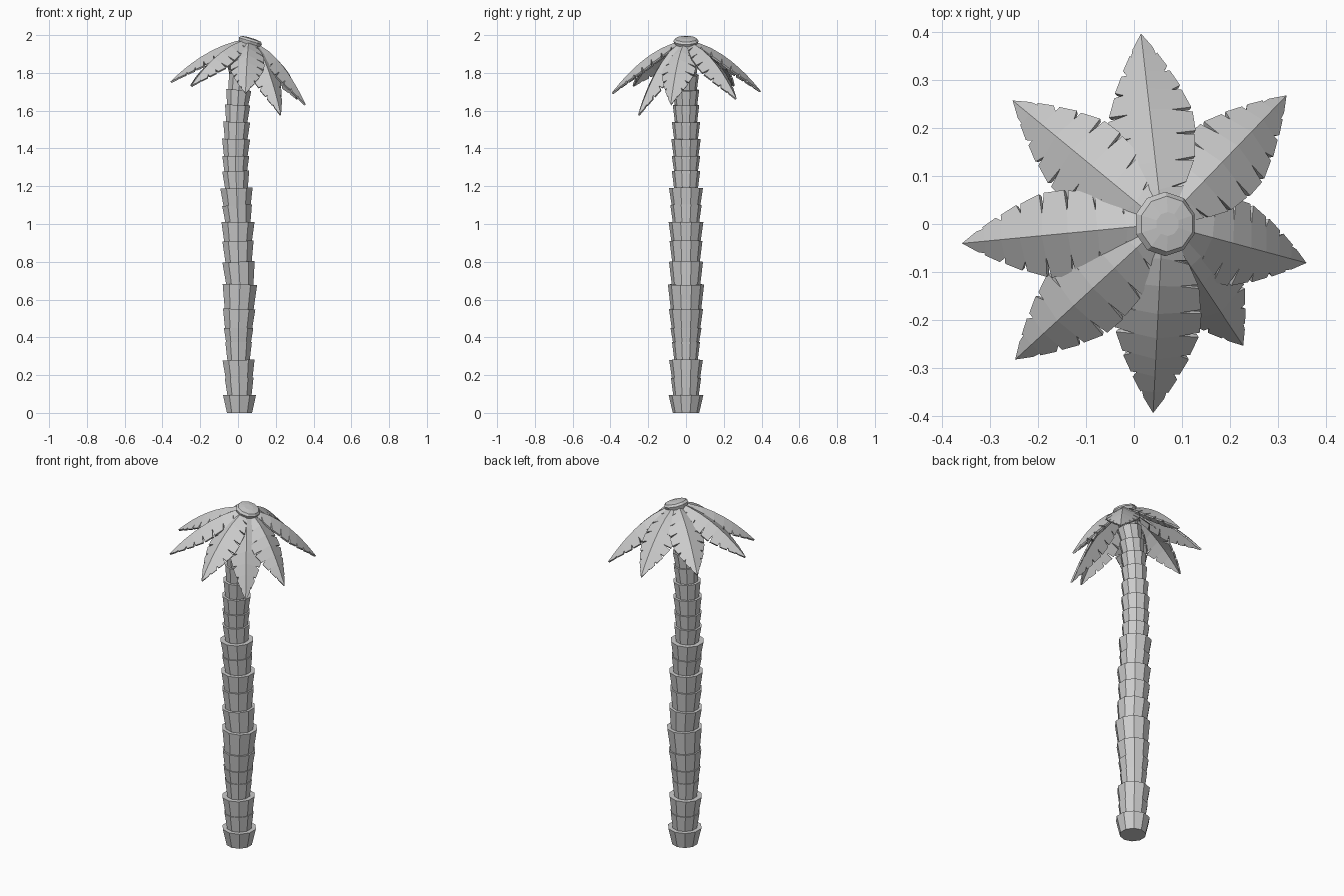
import bpy, bmesh
from math import cos, sin, pi, atan2
from mathutils import Vector, Matrix

if "Cube" in bpy.data.objects:
    bpy.data.objects.remove(bpy.data.objects["Cube"])

SIDES = 10


def make_object(name, bm):
    mesh = bpy.data.meshes.new(name)
    bm.to_mesh(mesh)
    bm.free()
    obj = bpy.data.objects.new(name, mesh)
    bpy.context.collection.objects.link(obj)
    return obj


def stack(name, x, z, tilt, rings):
    """Closed ten-sided solid from (radius, height) rings, leaning towards +x."""
    bm = bmesh.new()
    m = Matrix.Translation((x, 0, z)) @ Matrix.Rotation(tilt, 4, 'Y')
    loops = [[bm.verts.new(m @ Vector((r * cos(2 * pi * (i + .5) / SIDES),
                                       r * sin(2 * pi * (i + .5) / SIDES), h)))
              for i in range(SIDES)] for r, h in rings]
    for a, b in zip(loops, loops[1:]):
        for i in range(SIDES):
            j = (i + 1) % SIDES
            bm.faces.new((a[i], a[j], b[j], b[i]))
    bm.faces.new(loops[0][::-1])
    bm.faces.new(loops[-1])
    return make_object(name, bm)


# Trunk: flared segments (top height, centre x, top radius)
trunk = [(.095, .008, .092), (.185, .006, .08), (.28, .003, .089), (.375, .003, .074),
         (.45, .003, .082), (.55, .006, .09), (.68, .01, .096), (.80, .003, .09),
         (.91, 0, .087), (1.01, 0, .092), (1.10, -.005, .083), (1.19, -.008, .09),
         (1.28, -.012, .075), (1.36, -.012, .075), (1.45, -.01, .078), (1.54, -.007, .075),
         (1.63, -.002, .07), (1.71, .004, .07), (1.79, .016, .068), (1.87, .033, .066),
         (1.94, .054, .06)]
pz, px = 0, .008
for n, (z, x, r) in enumerate(trunk):
    sink = .008 if n else 0
    h = z - pz
    stack(f"trunk_segment_{n + 1}", px, pz, atan2(x - px, h),
          [(r * (.76 if n == 0 else .83), -sink), (r, h)])
    pz, px = z, x

# Crown cap: tilted shallow dome
stack("crown_cap", .056, 1.938, .29, [(.055, 0), (.067, .032), (.058, .044), (.025, .049)])

# Fronds: notched, folded blades drooping from the crown
WIDTH = [(0, .025), (.1, .045), (.28, .078), (.47, .088), (.6, .088),
         (.76, .064), (.88, .036), (1, 0)]
CUTS = [0, .11, .27, .43, .57, .69, .79, .88, 1]


def width(s):
    for (a, wa), (b, wb) in zip(WIDTH, WIDTH[1:]):
        if s <= b:
            return wa + (wb - wa) * (s - a) / (b - a)
    return 0


def frond(name, tip):
    tip = Vector(tip)
    flat = Vector((tip.x - .065, tip.y, 0)).normalized()
    base = Vector((.06, 0, 1.962)) + flat * .03
    base.z -= .32 * flat.x * .03
    side = Vector((-flat.y, flat.x, 0))

    def point(s, w=0):
        p = base.lerp(tip, s)
        p.z = base.z + (tip.z - base.z) * (.3 * s + .7 * s * s)
        slope = (tip.z - base.z) * (.3 + 1.4 * s) / (tip - base).xy.length
        normal = Vector((-flat.x * slope, -flat.y * slope, 1)).normalized()
        return p + side * w - normal * abs(w) * .5

    bm = bmesh.new()
    rib = [bm.verts.new(point(s)) for s in CUTS]
    for sign in (1, -1):
        notch = [bm.verts.new(point(s + .02, sign * width(s) * (.5 if s < .65 else .65)))
                 for s in CUTS[:-1]]
        for i in range(len(CUTS) - 1):
            a, b = CUTS[i], CUTS[i + 1]
            last = i == len(CUTS) - 2
            s0 = a + .055
            ring = [rib[i], notch[i], bm.verts.new(point(s0, sign * width(s0)))]
            if not last:
                s1 = b + .03
                ring += [bm.verts.new(point(s1, sign * width(s1) * .98)), notch[i + 1]]
            ring.append(rib[i + 1])
            bm.faces.new(ring if sign < 0 else ring[::-1])
    bmesh.ops.recalc_face_normals(bm, faces=bm.faces)
    obj = make_object(name, bm)
    mod = obj.modifiers.new("thickness", 'SOLIDIFY')
    mod.thickness = .01
    mod.offset = 0


tips = [(.015, .393, 1.70), (.315, .265, 1.66), (.355, -.08, 1.63), (.225, -.25, 1.575),
        (.04, -.39, 1.69), (-.245, -.28, 1.73), (-.355, -.04, 1.75), (-.25, .255, 1.73)]
for n, tip in enumerate(tips):
    frond(f"frond_{n + 1}", tip)
